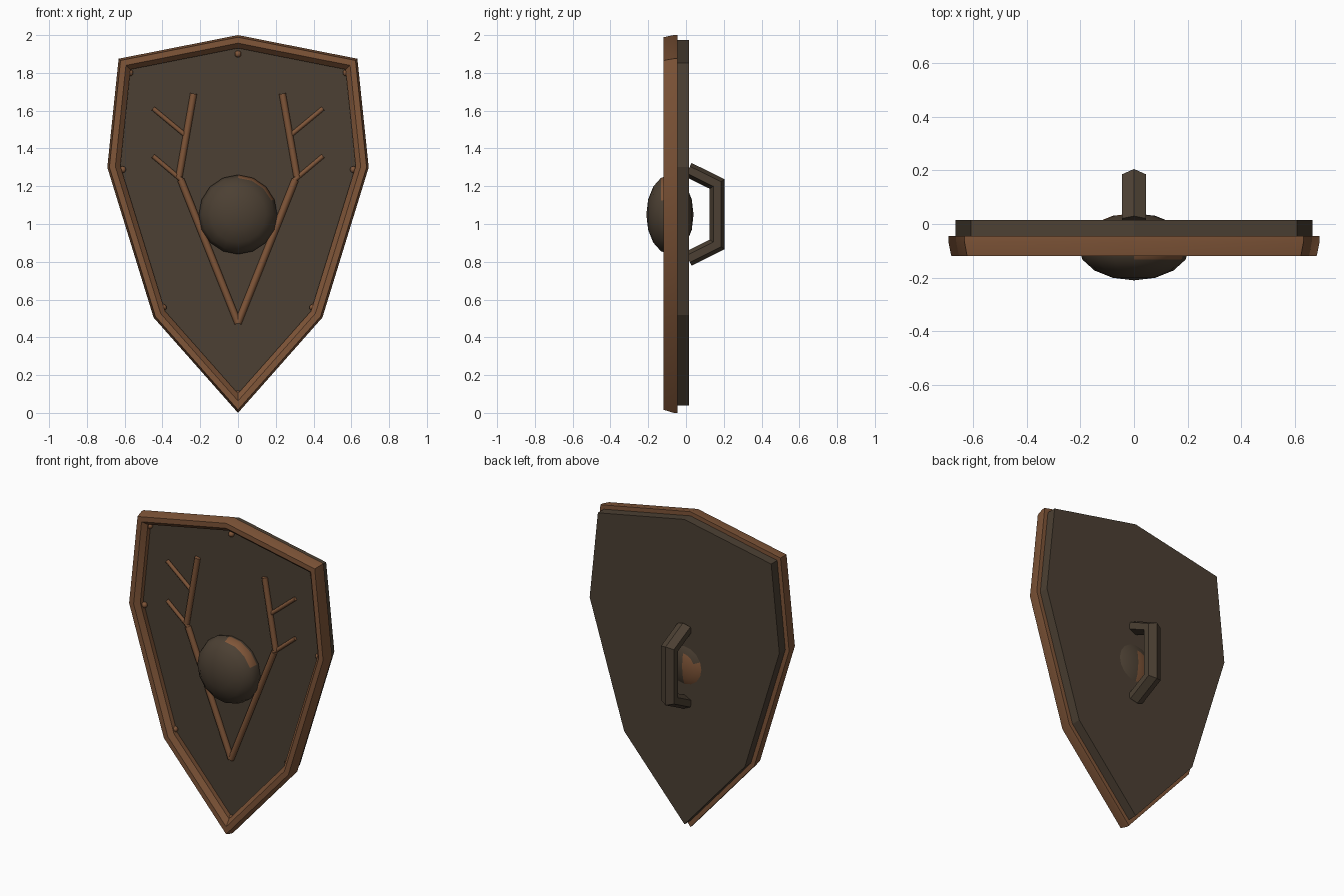
import bpy, bmesh, math
from mathutils import Vector, Matrix

if "Cube" in bpy.data.objects:
    bpy.data.objects.remove(bpy.data.objects["Cube"])


def material(name, rgb):
    m = bpy.data.materials.new(name)
    m.diffuse_color = (*rgb, 1)
    m.use_nodes = True
    m.node_tree.nodes["Principled BSDF"].inputs["Base Color"].default_value = m.diffuse_color
    return m


DARK = material("dark wood", (0.072, 0.051, 0.033))
COPPER = material("copper brown", (0.215, 0.092, 0.040))


def finish(name, bm, mats, smooth=None):
    bmesh.ops.recalc_face_normals(bm, faces=bm.faces[:])
    me = bpy.data.meshes.new(name)
    bm.to_mesh(me)
    bm.free()
    ob = bpy.data.objects.new(name, me)
    bpy.context.collection.objects.link(ob)
    for m in mats:
        me.materials.append(m)
    if smooth:
        bpy.ops.object.select_all(action='DESELECT')
        ob.select_set(True)
        bpy.context.view_layer.objects.active = ob
        bpy.ops.object.shade_smooth_by_angle(angle=math.radians(smooth))
    return ob


# Shield outline, clockwise from the top point (x, z)
half = [(0, 2.0), (0.632, 1.875), (0.692, 1.30), (0.447, 0.505), (0, 0.0)]
outline = [Vector(p) for p in half + [(-x, z) for x, z in half[-2:0:-1]]]


def inset(d):
    """Outline moved inward by d with mitred corners."""
    out = []
    for i, p in enumerate(outline):
        a = (p - outline[i - 1]).normalized()
        b = (outline[(i + 1) % len(outline)] - p).normalized()
        n1, n2 = Vector((a.y, -a.x)), Vector((b.y, -b.x))
        out.append(p + (n1 + n2) * d / (1 + n1.dot(n2)))
    return out


def ring(bm, d, y):
    return [bm.verts.new((p.x, y, p.y)) for p in inset(d)]


def bridge(bm, a, b):
    n = len(a)
    for i in range(n):
        j = (i + 1) % n
        bm.faces.new((a[i], a[j], b[j], b[i]))


def tube(bm, path, side, r_side, r_other, sides):
    """Capped tube along a flat path; side is the normal of the path plane."""
    path = [Vector(p) for p in path]
    side = Vector(side)
    rings = []
    for i, p in enumerate(path):
        a = (path[max(i, 1)] - path[max(i, 1) - 1]).normalized()
        k = min(i, len(path) - 2)
        b = (path[k + 1] - path[k]).normalized()
        t = (a + b).normalized()
        other = t.cross(side) / t.dot(a)
        rings.append([bm.verts.new(p + side * r_side * math.sin(w) + other * r_other * math.cos(w))
                      for w in (2 * math.pi * s / sides for s in range(sides))])
    for a, b in zip(rings, rings[1:]):
        bridge(bm, a, b)
    bm.faces.new(rings[0])
    bm.faces.new(rings[-1])


# Board
bm = bmesh.new()
front, back = ring(bm, 0.026, -0.06), ring(bm, 0.026, 0.015)
bridge(bm, front, back)
bm.faces.new(front)
bm.faces.new(back)
finish("board", bm, [DARK])

# Raised rim
bm = bmesh.new()
profile = [(0, -0.045), (0, -0.065), (0.011, -0.119), (0.042, -0.119), (0.068, -0.09), (0.068, -0.045)]
rings = [ring(bm, d, y) for d, y in profile]
for i in range(len(rings)):
    bridge(bm, rings[i - 1], rings[i])
finish("rim", bm, [COPPER], 30)

# Boss in the middle, showing through at the back, with copper patches
bm = bmesh.new()
bmesh.ops.create_uvsphere(bm, u_segments=16, v_segments=8, radius=1,
                          matrix=Matrix.Rotation(math.pi / 2, 4, 'X'))
for f in bm.faces:
    c = f.calc_center_median()
    angle = math.degrees(math.atan2(c.z, c.x))
    edge_patch = -0.4 < c.y < 0.1 and 15 < angle < 85
    back_patch = c.y > 0.5 and c.x < 0 and c.z < 0.25
    f.material_index = int(edge_patch or back_patch)
bmesh.ops.scale(bm, vec=(0.208, 0.125, 0.21), verts=bm.verts[:])
bmesh.ops.translate(bm, vec=(0, -0.085, 1.05), verts=bm.verts[:])
finish("boss", bm, [DARK, COPPER], 40)

# Antlers, mirrored left and right
bm = bmesh.new()
branches = [((0.0, 0.475), (0.303, 1.235), 0.019), ((0.312, 1.25), (0.235, 1.69), 0.018),
            ((0.285, 1.475), (0.45, 1.612), 0.012), ((0.29, 1.225), (0.45, 1.36), 0.012)]
for s in (1, -1):
    for (x0, z0), (x1, z1), r in branches:
        tube(bm, [(s * x0, -0.068, z0), (s * x1, -0.068, z1)], (0, 1, 0), r, r, 8)
finish("antlers", bm, [COPPER], 50)

# Rivets inside the rim
bm = bmesh.new()
spots = [(0, 1.90), (0, 0.10)] + [(s * x, z) for s in (1, -1)
                                  for x, z in ((0.572, 1.80), (0.61, 1.288), (0.395, 0.558))]
for x, z in spots:
    bmesh.ops.create_uvsphere(bm, u_segments=10, v_segments=6, radius=0.018,
                              matrix=Matrix.Translation((x, -0.066, z)))
finish("rivets", bm, [COPPER], 60)

# Grip on the back
bm = bmesh.new()
tube(bm, [(0, 0.012, 1.287), (0, 0.165, 1.212), (0, 0.165, 0.892), (0, 0.012, 0.815)],
     (1, 0, 0), 0.052, 0.04, 6)
finish("grip", bm, [DARK])
